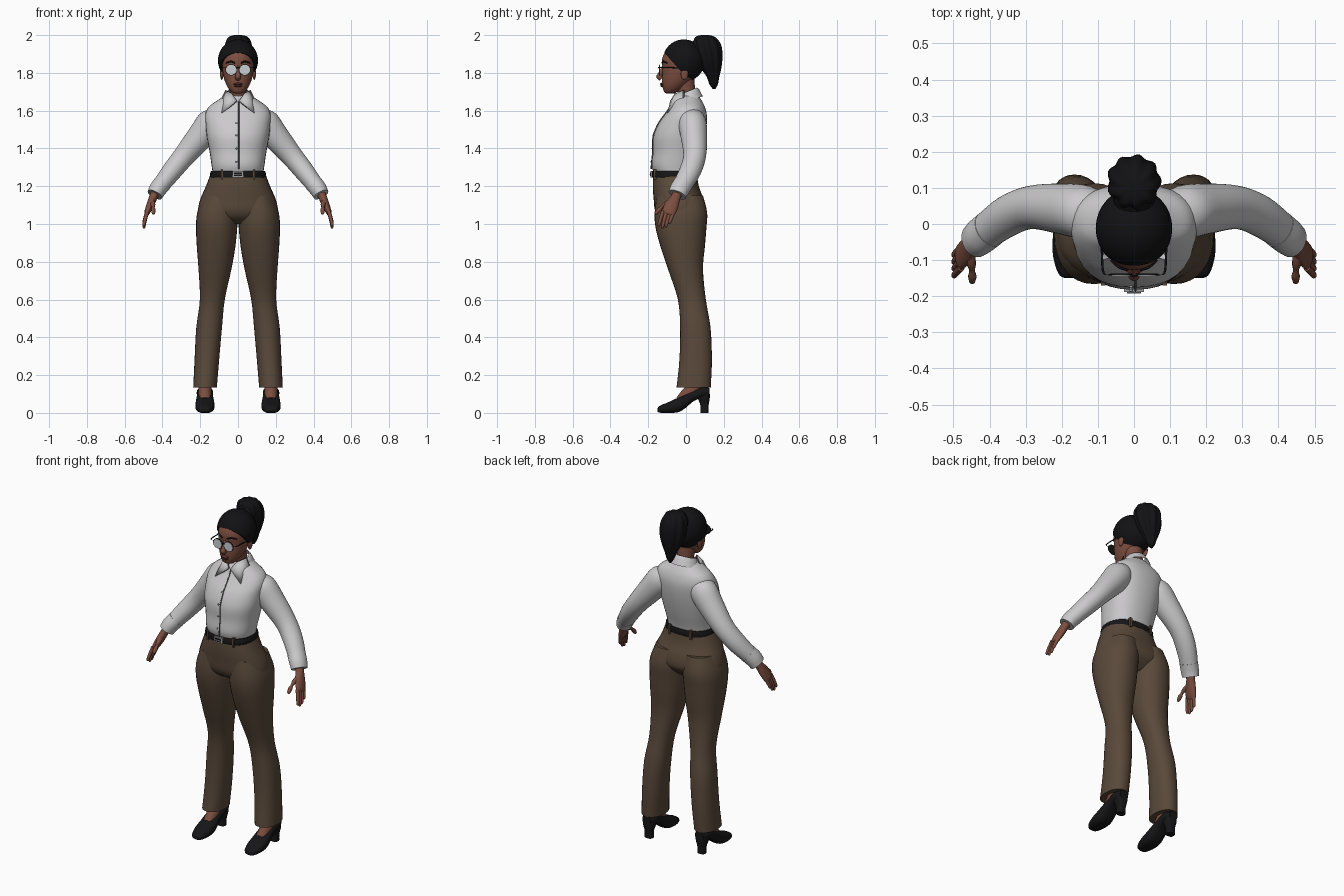
import bpy, bmesh, math
from mathutils import Vector

cube = bpy.data.objects.get("Cube")
if cube:
    bpy.data.objects.remove(cube, do_unlink=True)


def material(name, r, g, b, rough=0.8):
    m = bpy.data.materials.new(name)
    m.use_nodes = True
    m.diffuse_color = (r, g, b, 1)
    node = m.node_tree.nodes["Principled BSDF"]
    node.inputs["Base Color"].default_value = (r, g, b, 1)
    node.inputs["Roughness"].default_value = rough
    return m


SHIRT = material("white cotton", .6, .59, .6)
CLOTH = material("brown wool", .1, .066, .042)
SKIN = material("brown skin", .2, .075, .05)
HAIR = material("black hair", .006, .006, .007)
LEATHER = material("black leather", .008, .008, .009)
METAL = material("grey metal", .35, .35, .35)
LENS = material("pale lens", .6, .62, .64)
LIPS = material("dark lips", .13, .035, .03)
SEAM = material("grey seam", .1, .1, .1)


def finish(name, bm, mat, mirror=False):
    """Turn a bmesh into a smooth object, optionally mirrored across x."""
    bmesh.ops.recalc_face_normals(bm, faces=bm.faces)
    mesh = bpy.data.meshes.new(name)
    bm.to_mesh(mesh)
    bm.free()
    mesh.materials.append(mat)
    ob = bpy.data.objects.new(name, mesh)
    bpy.context.collection.objects.link(ob)
    bpy.ops.object.select_all(action='DESELECT')
    ob.select_set(True)
    bpy.context.view_layer.objects.active = ob
    bpy.ops.object.shade_smooth_by_angle(angle=math.radians(50))
    if mirror:
        mod = ob.modifiers.new("mirror", 'MIRROR')
        mod.use_mirror_merge = False
    return ob


def loft(name, rings, mat, n=32, power=2, mirror=False, caps=True, steps=4, ridges=0):
    """Skin a smooth surface through rings given as (centre, U, V)."""
    loops = []
    for c, u, v in rings:
        loop = []
        for i in range(n):
            a = math.tau * i / n
            k = 1 + .06 * math.cos(ridges * a) if ridges else 1
            x, y = (math.copysign(abs(t) ** (2 / power), t) for t in (math.cos(a), math.sin(a)))
            loop.append(c + (u * x + v * y) * k)
        loops.append(loop)
    fine = []
    for j in range(len(loops) - 1):
        a, b, c, d = (loops[max(0, min(len(loops) - 1, j + o))] for o in (-1, 0, 1, 2))
        for s in range(steps):
            t = s / steps
            fine.append([(q * 2 + (r - p) * t + (p * 2 - q * 5 + r * 4 - w) * t * t
                          + (q * 3 - p - r * 3 + w) * t ** 3) / 2
                         for p, q, r, w in zip(a, b, c, d)])
    fine.append(loops[-1])
    bm = bmesh.new()
    rows = [[bm.verts.new(p) for p in loop] for loop in fine]
    for lo, hi in zip(rows, rows[1:]):
        for i in range(n):
            bm.faces.new((lo[i], lo[(i + 1) % n], hi[(i + 1) % n], hi[i]))
    if caps:
        bm.faces.new(rows[0])
        bm.faces.new(rows[-1])
    return finish(name, bm, mat, mirror)


def level(z, x0, x1, y0, y1):
    """Horizontal ring filling a box."""
    return (Vector(((x0 + x1) / 2, (y0 + y1) / 2, z)),
            Vector(((x1 - x0) / 2, 0, 0)), Vector((0, (y1 - y0) / 2, 0)))


def stack(name, rows, mat, **kw):
    """Centred body part from rows of height, half width, front, back."""
    return loft(name, [level(z, -w, w, f, b) for z, w, f, b in rows], mat, **kw)


def tube(name, pts, mat, **kw):
    """Tube along points (x, y, z, radius, second radius along y)."""
    rings = []
    for i, p in enumerate(pts):
        t = (Vector(pts[min(i + 1, len(pts) - 1)][:3]) - Vector(pts[max(i - 1, 0)][:3])).normalized()
        ref = Vector((1, 0, 0)) if abs(t.y) > .8 else Vector((0, 1, 0))
        u = t.cross(ref).normalized()
        rings.append((Vector(p[:3]), u * p[3], u.cross(t) * p[-1]))
    return loft(name, rings, mat, **kw)


def blob(name, c, r, mat, mirror=False, cut=None):
    bm = bmesh.new()
    bmesh.ops.create_uvsphere(bm, u_segments=32, v_segments=20, radius=1)
    for v in bm.verts:
        v.co = Vector([c[i] + v.co[i] * r[i] for i in range(3)])
    if cut:
        geom = bm.verts[:] + bm.edges[:] + bm.faces[:]
        res = bmesh.ops.bisect_plane(bm, geom=geom, plane_co=cut[0], plane_no=cut[1], clear_inner=True)
        edges = [e for e in res["geom_cut"] if isinstance(e, bmesh.types.BMEdge)]
        bmesh.ops.contextual_create(bm, geom=edges)
    return finish(name, bm, mat, mirror)


def box(name, c, size, mat, mirror=False):
    bm = bmesh.new()
    bmesh.ops.create_cube(bm, size=1)
    for v in bm.verts:
        v.co = Vector([c[i] + v.co[i] * size[i] for i in range(3)])
    return finish(name, bm, mat, mirror)


# Trousers
stack("trouser_hips", [(1.28, .139, -.172, .055), (1.2, .17, -.176, .068), (1.13, .2, -.171, .093),
                       (1.07, .212, -.164, .1), (1.03, .2, -.14, .075), (1.0, .14, -.09, .04)], CLOTH, power=2.3)
loft("trouser_legs", [level(*r) for r in (
    (1.15, .005, .185, -.155, .09), (1.06, 0, .216, -.166, .112), (.98, .004, .222, -.161, .108),
    (.88, .014, .218, -.135, .1), (.76, .035, .209, -.095, .09), (.6, .07, .202, -.043, .105),
    (.45, .085, .221, -.031, .13), (.28, .1, .23, -.035, .137), (.135, .112, .237, -.05, .131))],
     CLOTH, power=2.2, mirror=True)

# Shirt
stack("shirt_body", [(1.26, .132, -.165, .05), (1.31, .14, -.182, .062), (1.38, .15, -.176, .082),
                     (1.46, .165, -.174, .1), (1.53, .172, -.147, .11), (1.58, .174, -.112, .11),
                     (1.62, .155, -.084, .1), (1.65, .115, -.07, .085), (1.68, .07, -.045, .065)], SHIRT, power=2.3)
tube("sleeves", [(.1, .02, 1.575, .05, .06), (.14, .033, 1.536, .077, .074), (.2, .042, 1.462, .071, .07),
                 (.285, .046, 1.36, .058, .06), (.35, .022, 1.28, .053, .057), (.412, -.022, 1.2, .045, .05)],
     SHIRT, mirror=True)
tube("cuffs", [(.4, -.014, 1.215, .048, .053), (.425, -.034, 1.183, .046, .052), (.44, -.046, 1.155, .042, .049)],
     SHIRT, mirror=True)
tube("placket_seam", [(.004, -.184, 1.29, .003), (.004, -.183, 1.32, .003), (.004, -.177, 1.38, .003),
                      (.004, -.175, 1.46, .003), (.004, -.148, 1.53, .003), (.004, -.113, 1.58, .003),
                      (.004, -.085, 1.62, .003), (.004, -.075, 1.645, .003)], SEAM, n=8)
for i, (y, z) in enumerate(((-.184, 1.33), (-.178, 1.4), (-.174, 1.47), (-.144, 1.535))):
    blob(f"shirt_button_{i + 1}", (-.008, y, z), (.005, .004, .005), METAL)

# Collar: band plus two pointed flaps
loft("collar_band", [(Vector((0, .003, 1.7)), Vector((.058, 0, 0)), Vector((0, .055, .022))),
                     (Vector((0, .006, 1.685)), Vector((.07, 0, 0)), Vector((0, .064, .026))),
                     (Vector((0, .01, 1.65)), Vector((.088, 0, 0)), Vector((0, .079, .026)))], SHIRT, caps=False)


def flap(name, grow, back, mat):
    pts = [(.008, -.084, 1.652), (.086, -.098, 1.588), (.094, -.02, 1.648), (.066, -.02, 1.706), (.035, -.06, 1.69)]
    mid = sum((Vector(p) for p in pts), Vector()) / len(pts)
    bm = bmesh.new()
    hub = bm.verts.new(mid + Vector((.004, -.016 + back, .004)))
    rim = [bm.verts.new(mid + (Vector(p) - mid) * grow + Vector((0, back, 0))) for p in pts]
    for a, b in zip(rim, rim[1:] + rim[:1]):
        bm.faces.new((hub, a, b))
    ob = finish(name, bm, mat, True)
    ob.modifiers.new("thickness", 'SOLIDIFY').thickness = .006


flap("collar_flaps", 1, 0, SHIRT)
flap("collar_edging", 1.07, .006, SEAM)

# Belt, loops and buckle
stack("belt", [(1.246, .148, -.18, .061), (1.25, .15, -.182, .063), (1.276, .146, -.181, .062),
               (1.281, .143, -.178, .059)], LEATHER, power=2.3, steps=1)
box("front_belt_loops", (.085, -.163, 1.262), (.012, .016, .055), CLOTH, True)
box("back_belt_loops", (.07, .054, 1.262), (.012, .016, .055), CLOTH, True)
box("buckle", (0, -.183, 1.263), (.056, .01, .034), METAL)
box("buckle_inset", (0, -.187, 1.263), (.04, .006, .02), LEATHER)
box("buckle_prong", (0, -.189, 1.263), (.04, .006, .004), METAL)

# Hands
tube("palms", [(.435, -.042, 1.17, .024, .026), (.449, -.055, 1.14, .022, .026), (.465, -.075, 1.1, .02, .036),
               (.481, -.092, 1.062, .015, .036), (.485, -.097, 1.05, .009, .03)], SKIN, mirror=True)
for i, name in enumerate(("index", "middle", "ring", "little")):
    y = -.121 + i * .019
    drop = (.07, .082, .076, .056)[i]
    tube(f"{name}_fingers", [(.479, y, 1.07, .01), (.492, y - .014, 1.06 - drop * .5, .0095),
                             (.498, y - .022, 1.06 - drop * .9, .008), (.497, y - .024, 1.058 - drop, .004)],
         SKIN, n=12, mirror=True)
tube("thumbs", [(.455, -.08, 1.12, .014), (.45, -.115, 1.1, .012), (.448, -.14, 1.078, .011),
                (.448, -.158, 1.058, .009), (.448, -.163, 1.052, .004)], SKIN, n=12, mirror=True)

# Head and face
tube("neck", [(0, .02, 1.63, .05, .048), (0, .005, 1.69, .046, .046), (0, -.005, 1.76, .05, .05)], SKIN)
stack("head", [(1.692, .018, -.105, -.06), (1.7, .036, -.116, -.045), (1.73, .058, -.125, .0), (1.77, .074, -.127, .04),
               (1.82, .083, -.124, .06), (1.87, .085, -.127, .07), (1.915, .074, -.108, .065),
               (1.95, .045, -.07, .04)], SKIN, power=2.1)
tube("nose", [(0, -.118, 1.835, .008), (0, -.132, 1.805, .01), (0, -.142, 1.78, .016), (0, -.13, 1.768, .013)],
     SKIN, n=16)
blob("upper_lip", (0, -.126, 1.741, ), (.024, .012, .007), LIPS)
blob("lower_lip", (0, -.124, 1.731), (.021, .012, .007), LIPS)
blob("ears", (.086, -.008, 1.795), (.009, .02, .032), SKIN, True)
tube("eyebrows", [(.016, -.127, 1.852, .004), (.04, -.119, 1.86, .005), (.064, -.1, 1.852, .003)],
     HAIR, n=8, mirror=True)

# Hair: cap sliced along the hairline, gathered tail
blob("hair_cap", (0, -.012, 1.865), (.106, .112, .112), HAIR,
     cut=(Vector((0, -.12, 1.912)), Vector((0, 1.1, 1))))
stack("hair_tail", [(2.0, .02, .08, .12), (1.988, .052, .05, .155), (1.945, .07, .04, .184), (1.88, .07, .06, .19),
                    (1.82, .052, .085, .184), (1.78, .034, .11, .175), (1.74, .02, .125, .168),
                    (1.715, .006, .142, .155)], HAIR, n=56, ridges=9)
tube("hair_band", [(0, .055, 1.915, .055), (0, .085, 1.93, .06)], HAIR)

# Glasses
for name, radius, y, depth, mat in (("lens", .028, -.142, .003, LENS), ("rim", .031, -.139, .004, LEATHER)):
    loft(f"glasses_{name}", [(Vector((.036, y + d, 1.816)), Vector((radius, 0, 0)), Vector((0, 0, radius * .95)))
                             for d in (-depth / 2, depth / 2)], mat, mirror=True, steps=1)
tube("glasses_bridge", [(-.01, -.142, 1.825, .003), (0, -.145, 1.828, .003), (.01, -.142, 1.825, .003)], LEATHER, n=8)
tube("glasses_arms", [(.062, -.14, 1.826, .003), (.084, -.136, 1.828, .003), (.089, -.08, 1.828, .003),
                      (.092, 0, 1.822, .003)], LEATHER, n=8, mirror=True)

# Shoes
tube("ankles", [(.175, .05, 0.2, .04, .045), (.175, .04, .13, .035, .042), (.175, .01, .095, .034, .04),
                (.175, -.03, .06, .03, .03)], SKIN, mirror=True)
loft("shoes", [(Vector((.175, y, (lo + hi) / 2)), Vector((w, 0, 0)), Vector((0, 0, (hi - lo) / 2)))
               for y, lo, hi, w in ((-.15, .006, .024, .016), (-.138, .001, .038, .034), (-.09, 0, .058, .049),
                                    (-.04, .004, .082, .05), (0, .028, .104, .046), (.04, .062, .122, .042),
                                    (.09, .082, .135, .043), (.125, .088, .132, .028))],
     LEATHER, power=2.6, mirror=True)
loft("shoe_heels", [level(z, .175 - w, .175 + w, f, b) for z, w, f, b in (
    (0, .024, .077, .118), (.04, .024, .076, .12), (.08, .034, .062, .126), (.11, .036, .06, .125))],
     LEATHER, power=3, mirror=True)
